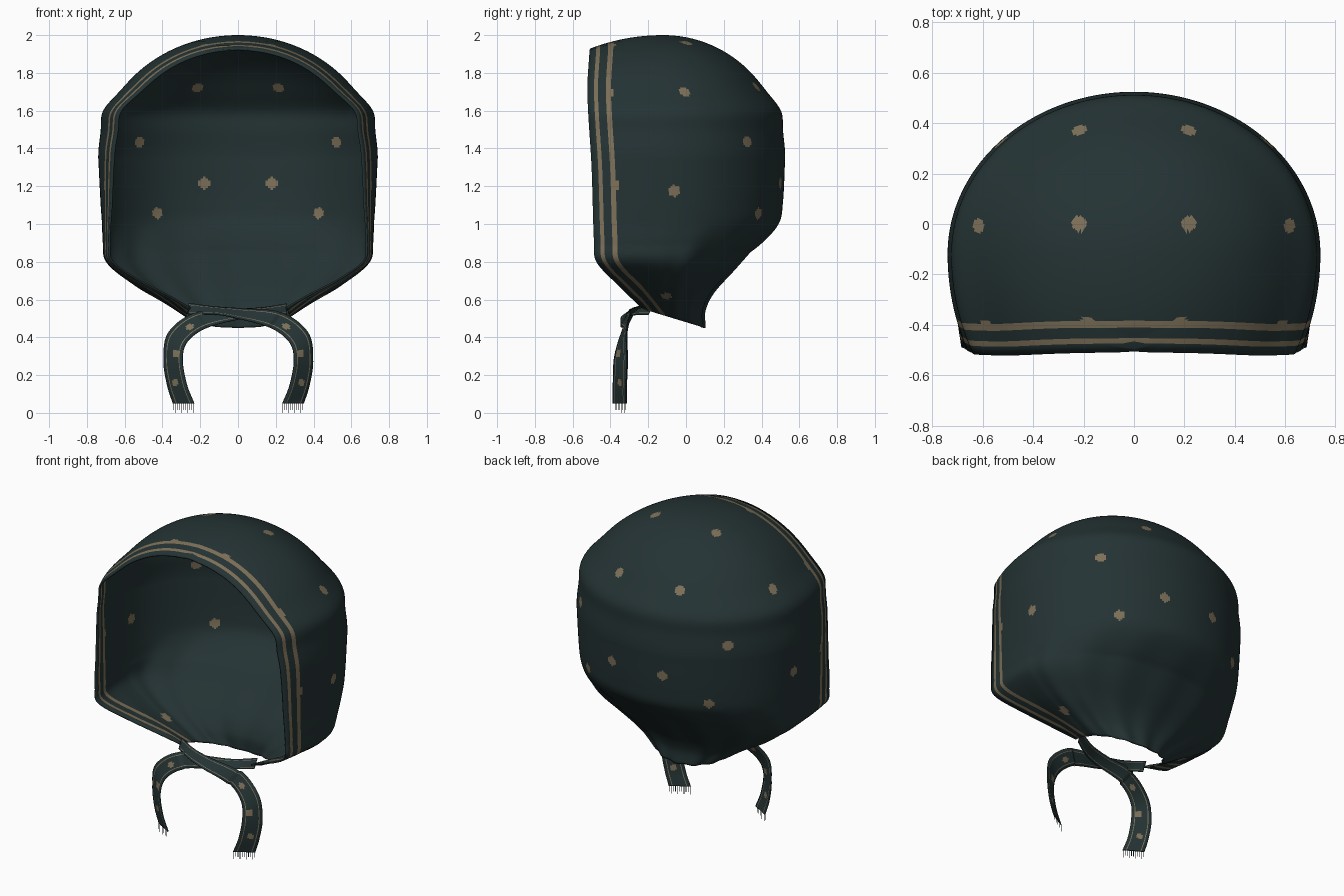
import bpy, bmesh, math
from mathutils import Vector

cube = bpy.data.objects.get("Cube")
if cube:
    bpy.data.objects.remove(cube)


def material(name, rgb):
    m = bpy.data.materials.new(name)
    m.use_nodes = True
    m.diffuse_color = (*rgb, 1)
    bsdf = next(n for n in m.node_tree.nodes if n.type == 'BSDF_PRINCIPLED')
    bsdf.inputs["Base Color"].default_value = (*rgb, 1)
    bsdf.inputs["Roughness"].default_value = 0.9
    return m


CLOTH = material("dark teal cloth", (0.018, 0.033, 0.034))
GOLD = material("dull gold print", (0.21, 0.165, 0.10))


def curve(keys, t):
    """Smooth interpolation through (t, values...) keys, clamped at the ends."""
    t = min(max(t, keys[0][0]), keys[-1][0])
    i = 0
    while i < len(keys) - 2 and t > keys[i + 1][0]:
        i += 1

    def slope(k, c):
        a, b = keys[max(k - 1, 0)], keys[min(k + 1, len(keys) - 1)]
        return (b[c] - a[c]) / (b[0] - a[0])

    p, q = keys[i], keys[i + 1]
    h = q[0] - p[0]
    u = (t - p[0]) / h
    u2, u3 = u * u, u * u * u
    return [(2 * u3 - 3 * u2 + 1) * p[c] + (u3 - 2 * u2 + u) * h * slope(i, c)
            + (3 * u2 - 2 * u3) * q[c] + (u3 - u2) * h * slope(i + 1, c)
            for c in range(1, len(p))]


def grid_object(name, rows, paint, thickness):
    """Cloth sheet from rows of points; paint(j) tells which columns are gold."""
    bm = bmesh.new()
    vs = [[bm.verts.new(p) for p in row] for row in rows]
    for i in range(len(vs) - 1):
        for j in range(len(vs[0]) - 1):
            f = bm.faces.new((vs[i][j], vs[i][j + 1], vs[i + 1][j + 1], vs[i + 1][j]))
            f.smooth = True
            f.material_index = 1 if paint(j) else 0
    bmesh.ops.remove_doubles(bm, verts=bm.verts, dist=0.0002)
    mesh = bpy.data.meshes.new(name)
    bm.to_mesh(mesh)
    bm.free()
    mesh.materials.append(CLOTH)
    mesh.materials.append(GOLD)
    ob = bpy.data.objects.new(name, mesh)
    bpy.context.collection.objects.link(ob)
    if thickness:
        mod = ob.modifiers.new("thickness", 'SOLIDIFY')
        mod.thickness = thickness
        mod.offset = -1
    return ob


def paint_dots(ob, dots, radius, mirror=False):
    """Print round dots on the faces nearest to the given points."""
    polys = [(p, p.center.copy()) for p in ob.data.polygons]
    if mirror:
        for _, c in polys:
            c.x = abs(c.x)
    for d in map(Vector, dots):
        near = min((c for _, c in polys), key=lambda c: (c - d).length_squared)
        for p, c in polys:
            if (c - near).length < radius:
                p.material_index = 1


# Hood: horizontal sections, open at the face, closing into the crown
CENTRE_Y = -0.12
SHOULDER = 1.35
# height, half width, depth behind centre, depth in front of centre
SECTIONS = [
    (0.55, 0.27, 0.22, 0.35), (0.62, 0.40, 0.22, 0.6), (0.70, 0.56, 0.27, 0.9),
    (0.80, 0.695, 0.39, 1.4), (0.90, 0.715, 0.52, 1.3), (1.0, 0.72, 0.61, 1.15),
    (1.1, 0.727, 0.632, 1.0), (SHOULDER, 0.74, 0.645, 0.85)]
RIM_Y = [(0.55, -0.23), (0.68, -0.365), (0.8, -0.475), (0.9, -0.487), (1.3, -0.5),
         (1.7, -0.522), (1.93, -0.51)]
# distances from the rim where the printed stripes start and stop
STRIPES = [0, 0.035, 0.056, 0.098, 0.125]
HALF = 100


def hood_row(z, scale):
    width, back, front = [v * scale for v in curve(SECTIONS, z)]
    rim = curve(RIM_Y, z)[0]

    def angle(y):
        d = y - CENTRE_Y
        r = max(back if d > 0 else front, 1e-6)
        return math.acos(max(-1, min(1, d / r)))

    half = [angle(rim + d) for d in STRIPES]
    start = half[-1]
    half += [start * (1 - k / HALF) for k in range(1, HALF + 1)]
    low = max(0, min(1, (1.0 - z) / 0.45))
    row = []
    for a in half + [-a for a in reversed(half[:-1])]:
        # gathers running up from the neck
        fold = 1 + 0.03 * low * (1 - 0.3 * low) * math.cos(15 * a) * max(0, math.cos(a * 0.6))
        x = width * math.sin(a) * fold
        depth = back if math.cos(a) > 0 else front
        y = CENTRE_Y + depth * math.cos(a) * (fold if math.cos(a) > 0 else 1)
        # the neck edge dips toward the back
        dip = max(0, min(1, (0.85 - z) / 0.3)) * 0.1 * max(0, y + 0.23) / 0.33
        row.append((x, y, z - dip))
    return row


rows = [hood_row(0.55 + (SHOULDER - 0.55) * i / 80, 1) for i in range(80)]
for i in range(91):
    phi = math.pi / 2 * i / 90
    z = SHOULDER + (2 - SHOULDER) * math.sin(phi)
    bulge = 1 + 0.045 * math.exp(-((z - 1.6) / 0.08) ** 2)
    rows.append(hood_row(z, math.cos(phi) * bulge))
last = len(rows[0]) - 2
hood = grid_object("hood", rows, lambda j: min(j, last - j) in (1, 3), 0.01)
paint_dots(hood, [
    (0.215, 0.385, 1.74), (0.22, 0, 1.96), (0.63, 0, 1.71), (0.58, -0.4, 1.69),
    (0.19, -0.4, 1.92), (0.53, 0.32, 1.44), (0.18, 0.5, 1.22), (0.42, 0.37, 1.06),
    (0.7, -0.39, 1.2), (0.72, -0.06, 1.18), (0.45, -0.1, 0.62)], 0.031, True)

# Ties: ribbons that cross under the chin and hang down
# position along, centre x y z, half-width vector x y z
TIE = [
    (0, -0.26, -0.20, 0.55, 0, 0.015, 0.03),
    (1, -0.13, -0.27, 0.54, 0, 0.03, 0.02),
    (2, 0, -0.30, 0.525, 0.01, 0.03, 0.025),
    (3, 0.2, -0.31, 0.49, 0.03, 0.02, 0.04),
    (4, 0.32, -0.335, 0.40, 0.05, 0.02, 0.025),
    (5, 0.345, -0.345, 0.28, 0.05, 0.033, 0),
    (6, 0.325, -0.35, 0.15, 0.052, 0.033, 0),
    (7, 0.29, -0.35, 0.05, 0.056, 0.033, 0)]
ACROSS = [-1, -0.7, -0.62, -0.4, -0.2, 0, 0.2, 0.4, 0.62, 0.7, 1]


def tie_point(side, t, w, drop=0):
    x, y, z, wx, wy, wz = curve(TIE, t)
    lift = -0.012 * side if t < 3 else 0
    return (side * (x + w * wx), y + w * wy + lift, z + w * wz - drop)


for side, label in ((1, "left"), (-1, "right")):
    rows = [[tie_point(side, 7 * i / 112, w) for w in ACROSS] for i in range(113)]
    tie = grid_object(label + "_tie", rows, lambda j: j in (1, 8), 0.006)
    paint_dots(tie, [tie_point(side, t, w) for t, w in ((3.4, 0), (4.7, -0.3), (5.9, 0))], 0.02)
    # Frayed threads at the end of the ribbon
    bm = bmesh.new()
    for k in range(11):
        w = -0.95 + 0.19 * k
        length = 0.05 if k % 3 == 0 else 0.035
        bm.faces.new([bm.verts.new(tie_point(side, 7, w + dw, d)) for dw, d in
                      ((-0.03, 0), (0.03, 0), (0.03, length), (-0.03, length))])
    mesh = bpy.data.meshes.new(label + "_tie_fringe")
    bm.to_mesh(mesh)
    bm.free()
    mesh.materials.append(CLOTH)
    bpy.context.collection.objects.link(bpy.data.objects.new(mesh.name, mesh))
